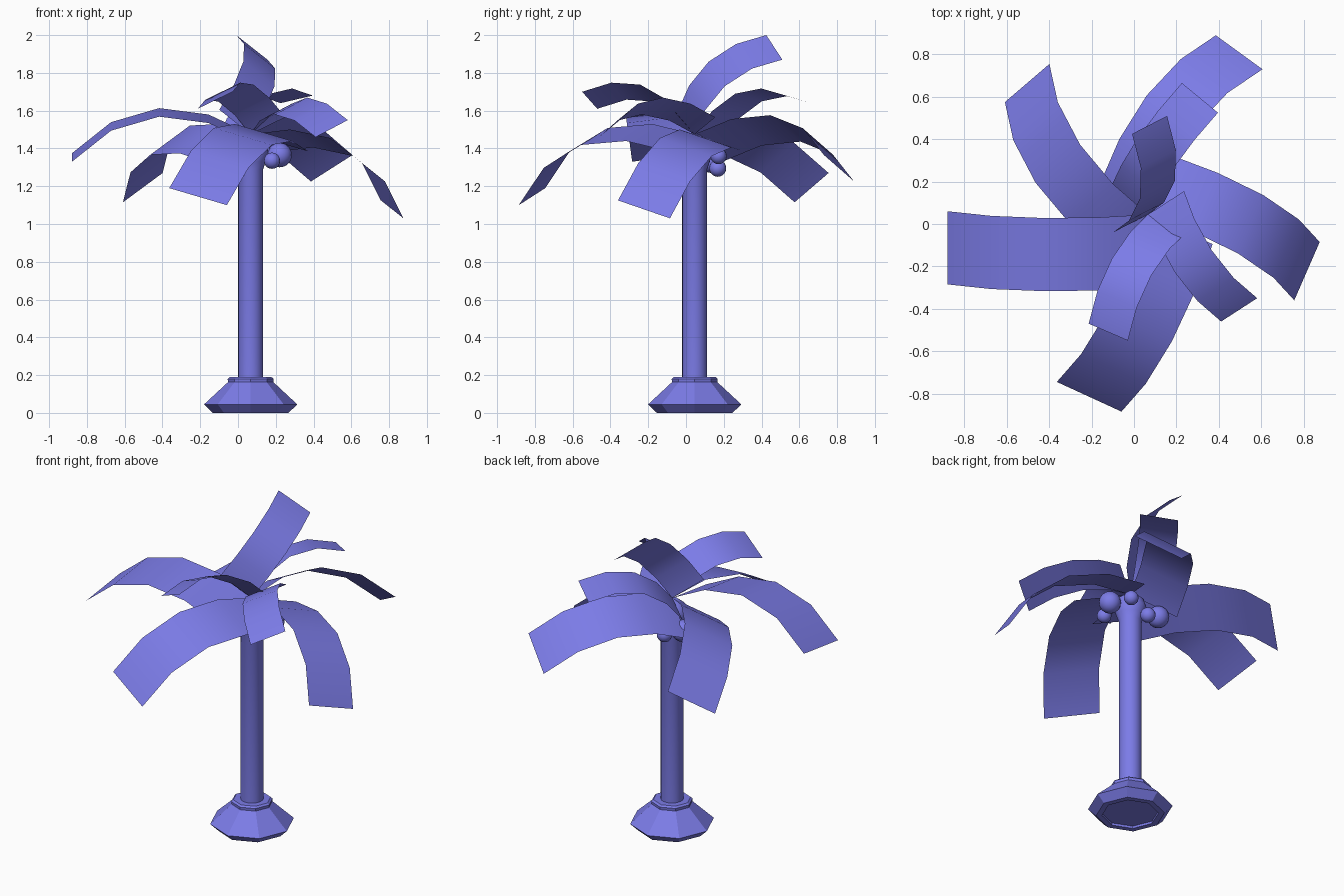
import bpy, bmesh, math
from mathutils import Vector

if "Cube" in bpy.data.objects:
    bpy.data.objects.remove(bpy.data.objects["Cube"])

CX, CY = 0.067, 0.046          # trunk axis
CROWN = Vector((0.066, 0.045, 1.475))

blue = bpy.data.materials.new("periwinkle_blue")
blue.diffuse_color = (0.2, 0.2, 0.8, 1)
blue.use_nodes = True
blue.node_tree.nodes["Principled BSDF"].inputs["Base Color"].default_value = blue.diffuse_color


def make_object(name, verts, faces, smooth=False):
    mesh = bpy.data.meshes.new(name)
    mesh.from_pydata(verts, [], faces)
    mesh.materials.append(blue)
    for p in mesh.polygons:
        p.use_smooth = smooth
    ob = bpy.data.objects.new(name, mesh)
    bpy.context.collection.objects.link(ob)
    return ob


def lathe(name, profile, sides, smooth_angle=None):
    """Spin a (radius, height) profile round the trunk axis and cap both ends."""
    verts, faces = [], []
    for r, z in profile:
        for i in range(sides):
            a = 2 * math.pi * i / sides
            verts.append((CX + r * math.cos(a), CY + r * math.sin(a), z))
    for j in range(len(profile) - 1):
        for i in range(sides):
            k = (i + 1) % sides
            faces.append((j * sides + i, j * sides + k,
                          (j + 1) * sides + k, (j + 1) * sides + i))
    faces.append(tuple(reversed(range(sides))))
    top = (len(profile) - 1) * sides
    faces.append(tuple(range(top, top + sides)))
    ob = make_object(name, verts, faces)
    if smooth_angle:
        bpy.ops.object.select_all(action='DESELECT')
        ob.select_set(True)
        bpy.context.view_layer.objects.active = ob
        bpy.ops.object.shade_smooth_by_angle(angle=math.radians(smooth_angle))
    return ob


# Octagonal pot with a recessed underside and a small rim
lathe("base", [(0.165, 0.015), (0.165, 0.0), (0.2, 0.0), (0.247, 0.045),
               (0.12, 0.163), (0.122, 0.18), (0.11, 0.19)], 8)

# Round trunk, flaring into the crown
lathe("trunk", [(0.066, 0.18), (0.066, 1.29), (0.08, 1.33),
                (0.095, 1.38), (0.08, 1.43), (0.03, 1.47)], 24, 40)

# Fronds: bent strips; each has a tip vector and a width vector
ARC = [(0, 0), (0.22, 0.135), (0.49, 0.2), (0.765, 0.15), (1, 0)]
FRONDS = [
    # large
    ((-0.945, 0.015, -0.10), (0.0, -0.345, -0.045)),
    ((-0.465, 0.71, -0.205), (-0.21, -0.18, -0.155)),
    ((-0.43, -0.79, -0.285), (0.305, -0.14, -0.09)),
    ((0.69, -0.405, -0.35), (0.12, 0.275, -0.095)),
    ((0.54, 0.685, -0.11), (-0.22, 0.16, -0.14)),
    # small
    ((-0.28, -0.515, 0.135), (0.185, -0.08, 0.09)),
    ((0.345, -0.505, -0.015), (0.17, 0.11, 0.09)),
    ((0.09, 0.465, 0.395), (-0.165, -0.085, 0.13)),
    ((0.33, 0.48, 0.205), (-0.17, 0.14, -0.04)),
]
for n, (tip, width) in enumerate(FRONDS, 1):
    tip, width = Vector(tip), Vector(width)
    up = tip.cross(width).normalized() * tip.length
    verts = []
    for t, h in ARC:
        p = CROWN + tip * t + up * h
        verts += [p, p + width]
    faces = [(2 * i, 2 * i + 2, 2 * i + 3, 2 * i + 1) for i in range(len(ARC) - 1)]
    make_object(f"frond_{n}", verts, faces, smooth=True)

# Coconuts clustered under the crown
COCONUTS = [(0.22, 0.045, 1.365, 0.065), (0.18, -0.055, 1.335, 0.043),
            (0.165, 0.172, 1.36, 0.043), (0.035, 0.168, 1.295, 0.045),
            (-0.07, 0.135, 1.335, 0.065), (0.0, -0.05, 1.28, 0.04)]
for n, (x, y, z, r) in enumerate(COCONUTS, 1):
    mesh = bpy.data.meshes.new(f"coconut_{n}")
    bm = bmesh.new()
    bmesh.ops.create_uvsphere(bm, u_segments=16, v_segments=10, radius=r)
    for f in bm.faces:
        f.smooth = True
    bm.to_mesh(mesh)
    bm.free()
    mesh.materials.append(blue)
    ob = bpy.data.objects.new(f"coconut_{n}", mesh)
    ob.location = (x, y, z)
    bpy.context.collection.objects.link(ob)
